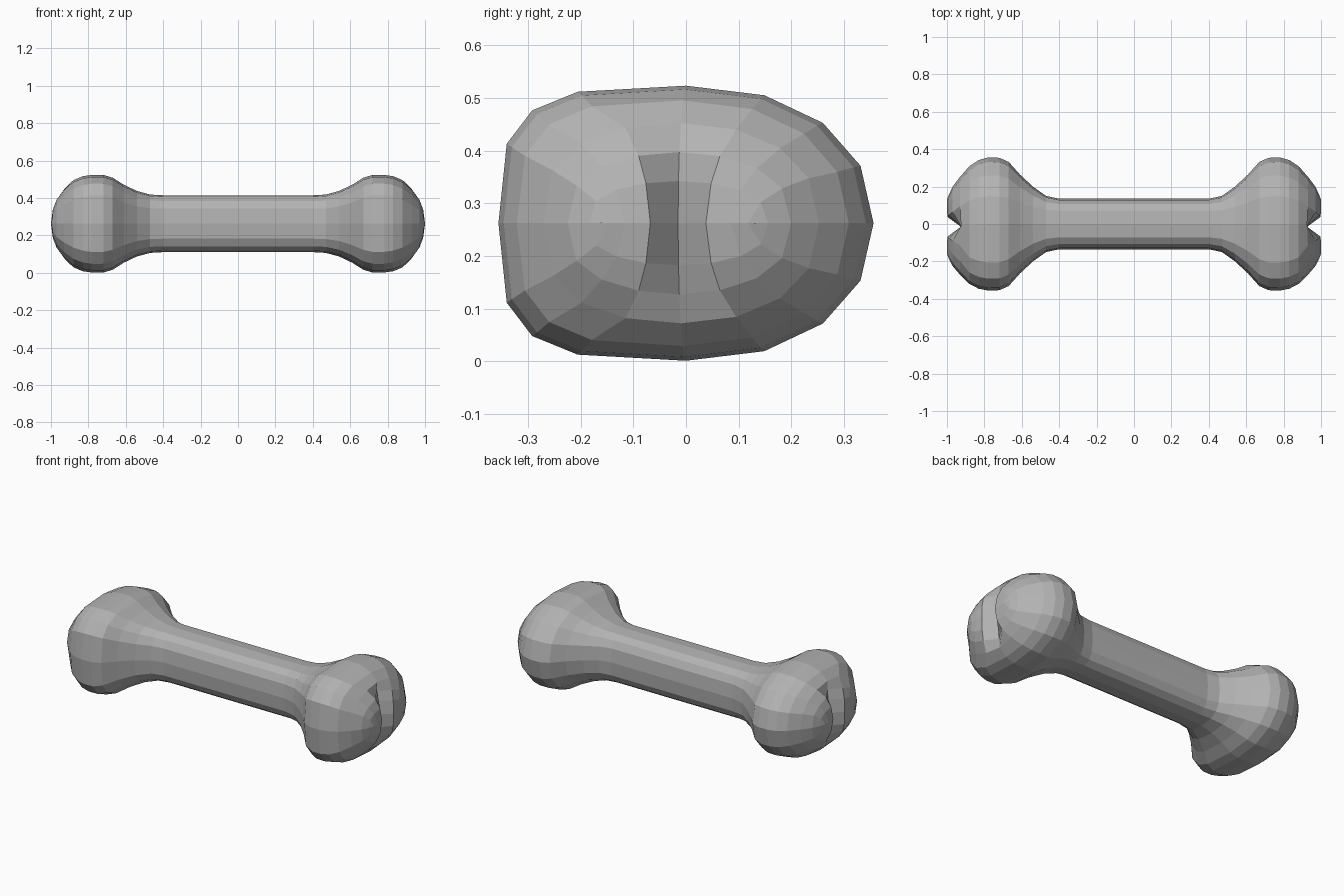
import bpy, bmesh
from math import sin, cos, pi, sqrt, copysign

if "Cube" in bpy.data.objects:
    bpy.data.objects.remove(bpy.data.objects["Cube"])

SIDES = 16
CZ = 0.262          # height of the bone axis
NOTCH_Y = -0.015    # groove between the two knuckles

# half profile: x, half width (y), half height (z), roundness front, roundness back
RINGS = [
    (0.00, 0.135, 0.152, 3.0, 3.0),
    (0.40, 0.135, 0.152, 3.0, 3.0),
    (0.47, 0.150, 0.156, 3.0, 2.8),
    (0.54, 0.200, 0.175, 3.0, 2.5),
    (0.61, 0.265, 0.208, 3.2, 2.3),
    (0.67, 0.332, 0.246, 3.4, 2.2),
    (0.72, 0.354, 0.261, 3.5, 2.2),
    (0.78, 0.356, 0.261, 3.5, 2.2),
    (0.83, 0.344, 0.254, 3.4, 2.2),
    (0.88, 0.315, 0.233, 3.2, 2.2),
    (0.93, 0.262, 0.190, 3.0, 2.4),
    (0.97, 0.212, 0.135, 3.0, 2.7),
    (0.99, 0.170, 0.080, 3.0, 2.8),
    (1.00, 0.145, 0.000, 3.0, 3.0),   # collapses to a seam that closes the end
]


def power(v, n):
    return copysign(abs(v) ** (2 / n), v) if abs(v) > 1e-6 else 0.0


def ring_points(x, hy, hz, n_front, n_back):
    pts = []
    shift = NOTCH_Y * max(0, (x - 0.8) / 0.2)
    for i in range(SIDES):
        a = 2 * pi * i / SIDES
        n = n_front if cos(a) < 0 else n_back
        # columns crowd towards the groove at the ends
        dy = hy * power(cos(a), 1.9 if x > 0.95 else 2.1 if x > 0.9 else n)
        z = CZ + hz * power(sin(a), n)
        # groove limits how far the end reaches near the middle
        d = min(abs(dy) / 0.07, 1)
        limit = 0.925 + 0.075 * sqrt(1 - (1 - d) ** 2)
        pts.append((min(x, limit), dy + shift, z))
    return pts


# bone: lofted half, mirrored across x
bm = bmesh.new()
loops = [[bm.verts.new(p) for p in ring_points(*r)] for r in RINGS]
for a, b in zip(loops, loops[1:]):
    for i in range(SIDES):
        j = (i + 1) % SIDES
        bm.faces.new((a[i], a[j], b[j], b[i]))
geom = bm.verts[:] + bm.edges[:] + bm.faces[:]
copy = bmesh.ops.duplicate(bm, geom=geom)["geom"]
for v in copy:
    if isinstance(v, bmesh.types.BMVert):
        v.co.x = -v.co.x
bmesh.ops.remove_doubles(bm, verts=bm.verts[:], dist=0.0005)
bmesh.ops.recalc_face_normals(bm, faces=bm.faces[:])

mesh = bpy.data.meshes.new("bone")
bm.to_mesh(mesh)
bm.free()
bone = bpy.data.objects.new("bone", mesh)
bpy.context.collection.objects.link(bone)

# dark grey surface
grey = bpy.data.materials.new("dark_grey")
grey.diffuse_color = (0.45, 0.45, 0.45, 1)
grey.use_nodes = True
grey.node_tree.nodes["Principled BSDF"].inputs["Base Color"].default_value = grey.diffuse_color
mesh.materials.append(grey)
